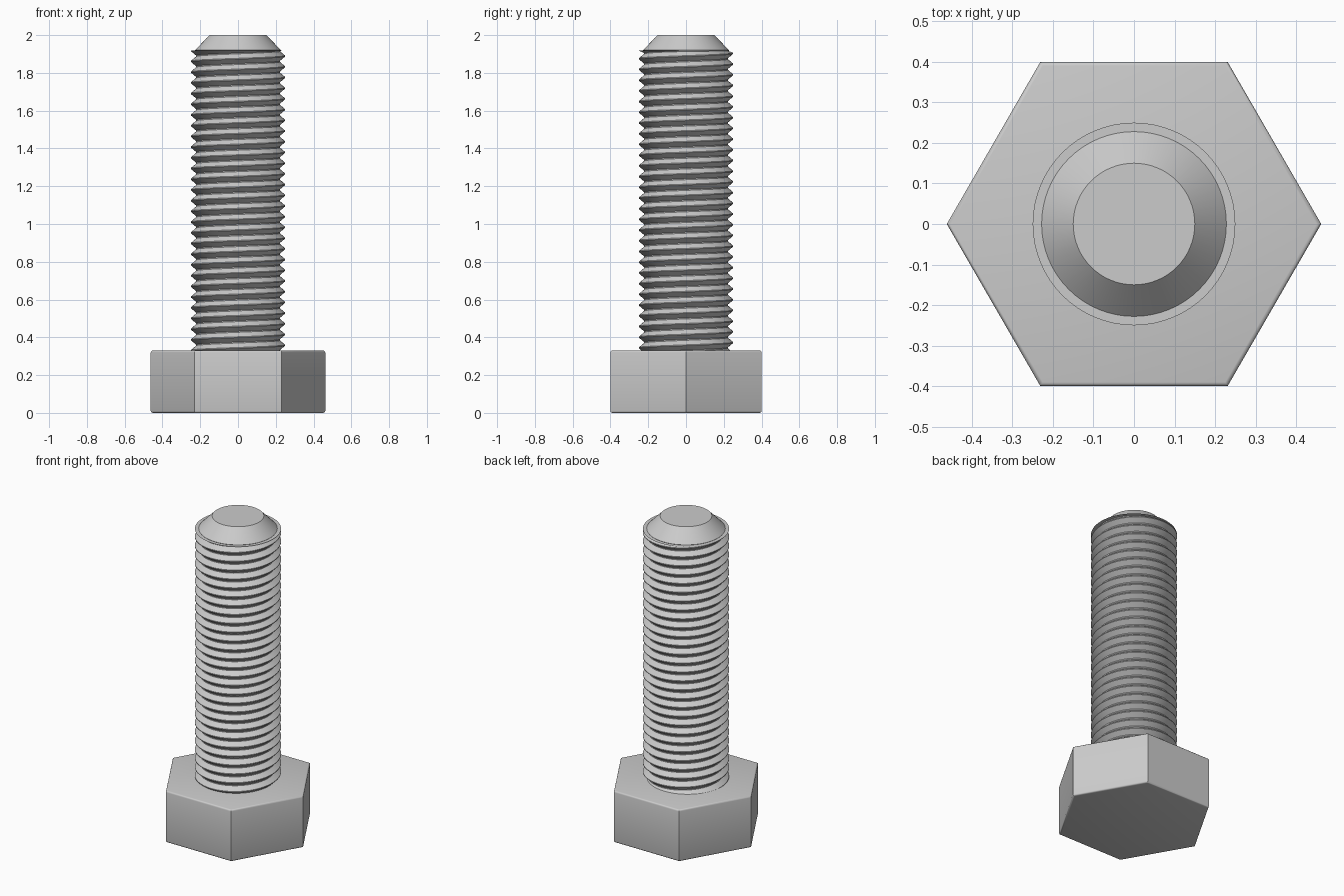
import bpy, bmesh
from math import cos, sin, pi, radians

cube = bpy.data.objects.get("Cube")
if cube:
    bpy.data.objects.remove(cube, do_unlink=True)

HEAD_TOP, THREAD_TOP, TIP = 0.33, 1.92, 2.0
PITCH, ROOT, CREST = 0.0567, 0.222, 0.25
SEG = 64

steel = bpy.data.materials.new("grey steel")
steel.use_nodes = True
colour = (0.6, 0.6, 0.6, 1)
steel.diffuse_color = colour
steel.node_tree.nodes["Principled BSDF"].inputs["Base Color"].default_value = colour


def finish(name, bm, angle):
    bmesh.ops.recalc_face_normals(bm, faces=bm.faces)
    mesh = bpy.data.meshes.new(name)
    bm.to_mesh(mesh)
    bm.free()
    mesh.materials.append(steel)
    obj = bpy.data.objects.new(name, mesh)
    bpy.context.collection.objects.link(obj)
    bpy.ops.object.select_all(action="DESELECT")
    obj.select_set(True)
    bpy.context.view_layer.objects.active = obj
    bpy.ops.object.shade_smooth_by_angle(angle=radians(angle))
    return obj


def lathe(bm, profile, segments):
    """Closed solid of stacked rings from (radius, height) pairs."""
    rings = [[bm.verts.new((r * cos(2 * pi * i / segments), r * sin(2 * pi * i / segments), z))
              for i in range(segments)] for r, z in profile]
    for low, high in zip(rings, rings[1:]):
        for i in range(segments):
            j = (i + 1) % segments
            bm.faces.new((low[i], low[j], high[j], high[i]))
    bm.faces.new(rings[0][::-1])
    bm.faces.new(rings[-1])


# Hexagonal head with softened rims
bm = bmesh.new()
lathe(bm, [(0.462, 0), (0.462, HEAD_TOP)], 6)
rims = [e for e in bm.edges if abs(e.verts[0].co.z - e.verts[1].co.z) < 0.01]
bmesh.ops.bevel(bm, geom=rims, offset=0.01, segments=3, profile=0.5, affect="EDGES")
finish("hex_head", bm, 40)

# Shank core and chamfered tip
bm = bmesh.new()
lathe(bm, [(ROOT, HEAD_TOP - 0.05), (ROOT, THREAD_TOP - 0.01),
           (0.228, THREAD_TOP), (0.15, TIP)], SEG)
finish("shank_core", bm, 20)

# Helical thread ridge, trimmed level at the tip and sunk into the head
bm = bmesh.new()
section = [(ROOT - 0.002, -0.48), (CREST, -0.04), (CREST, 0.04), (ROOT - 0.002, 0.48)]
start = HEAD_TOP - 1.5 * PITCH
steps = int((THREAD_TOP + PITCH - start) / PITCH * SEG)
previous = None
for i in range(steps):
    a = 2 * pi * i / SEG
    mid = start + PITCH * i / SEG
    column = [bm.verts.new((r * cos(a), r * sin(a), min(mid + k * PITCH, THREAD_TOP - 0.002)))
              for r, k in section]
    if previous:
        for k in range(len(section) - 1):
            bm.faces.new((previous[k], column[k], column[k + 1], previous[k + 1]))
    previous = column
bmesh.ops.dissolve_degenerate(bm, dist=0.00001, edges=bm.edges)
finish("screw_thread", bm, 30)
